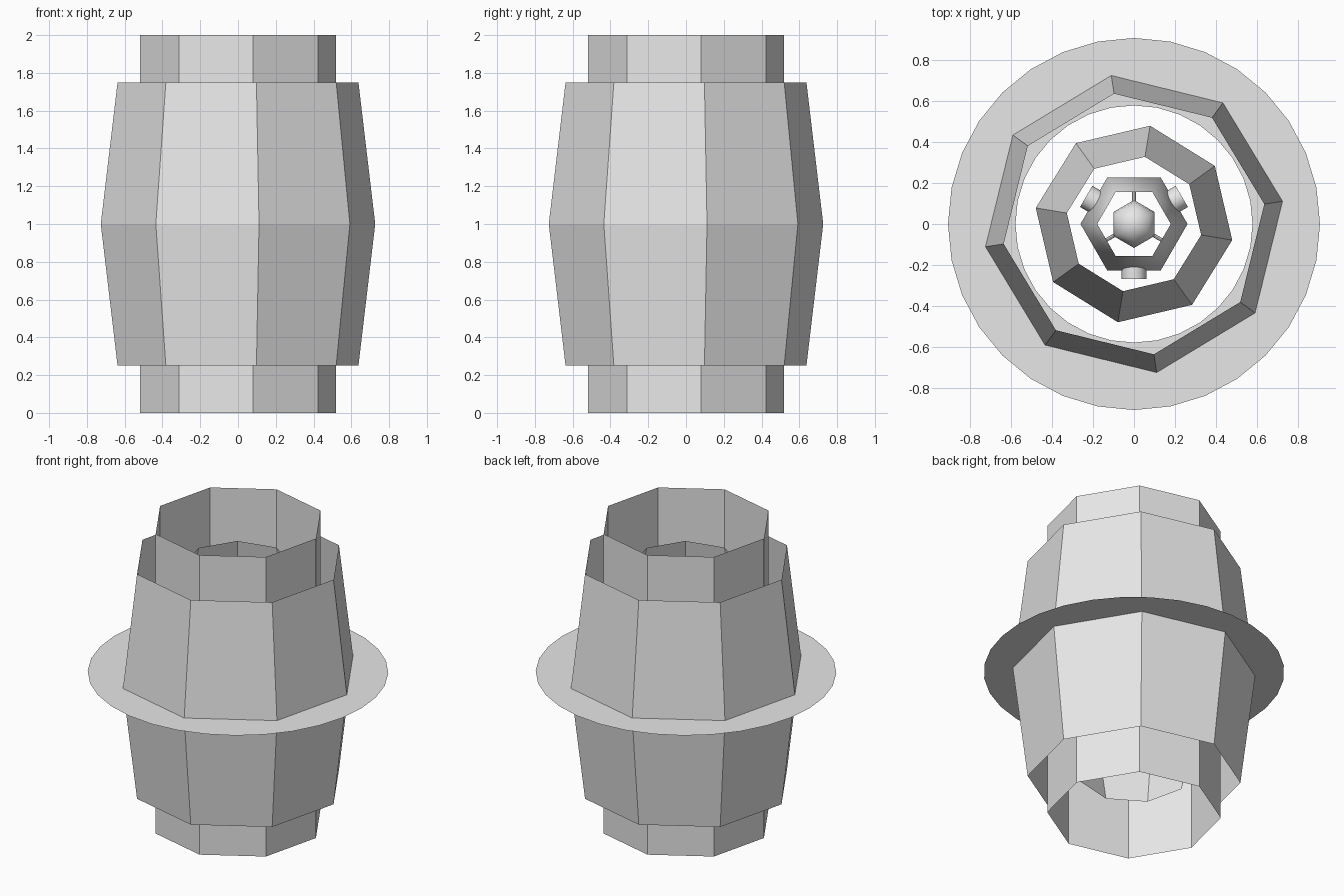
import bpy
import math
from mathutils import Matrix, Vector

cube = bpy.data.objects.get("Cube")
if cube:
    bpy.data.objects.remove(cube, do_unlink=True)

# One plain grey for the whole model
grey = bpy.data.materials.new("light_grey")
grey.use_nodes = True
COLOUR = (0.8, 0.8, 0.8, 1.0)
grey.diffuse_color = COLOUR
grey.node_tree.nodes["Principled BSDF"].inputs["Base Color"].default_value = COLOUR

MID = 1.0  # height of the common centre


def add_mesh(name, verts, faces):
    mesh = bpy.data.meshes.new(name)
    mesh.from_pydata(verts, [], faces)
    mesh.materials.append(grey)
    obj = bpy.data.objects.new(name, mesh)
    bpy.context.collection.objects.link(obj)
    return obj


def shell(name, sides, phase, profile, smooth=False):
    """Open sheet swept round z from (radius, height) points, bottom to top."""
    verts, faces = [], []
    for radius, z in profile:
        for i in range(sides):
            a = math.radians(phase) + math.tau * i / sides
            verts.append((radius * math.cos(a), radius * math.sin(a), z))
    for ring in range(len(profile) - 1):
        for i in range(sides):
            j = (i + 1) % sides
            low, high = ring * sides, (ring + 1) * sides
            faces.append((low + i, low + j, high + j, high + i))
    obj = add_mesh(name, verts, faces)
    if smooth:
        obj.data.shade_smooth()
    return obj


def barrel(name, sides, phase, waist, rim, half, smooth=False):
    profile = [(rim, MID - half), (waist, MID), (rim, MID + half)]
    return shell(name, sides, phase, profile, smooth)


def spoke(name, angle, inner, outer, radius, sides):
    """Horizontal rod pointing outwards at the given angle."""
    bpy.ops.mesh.primitive_cylinder_add(vertices=sides, radius=radius, depth=outer - inner)
    obj = bpy.context.object
    obj.name = name
    direction = Vector((math.cos(angle), math.sin(angle), 0))
    turn = direction.to_track_quat("Z", "Y").to_matrix().to_4x4()
    centre = direction * (inner + outer) / 2 + Vector((0, 0, MID))
    obj.matrix_world = Matrix.Translation(centre) @ turn
    obj.data.materials.append(grey)
    bpy.ops.object.shade_smooth_by_angle(angle=math.radians(40))
    return obj


# Nested eight-sided walls, open at both ends
barrel("outer_barrel", 8, 8.7, 0.735, 0.645, 0.75)
shell("middle_tube", 8, 8.7, [(0.526, 0), (0.526, 2)])
barrel("inner_barrel", 8, -9.3, 0.487, 0.333, 0.72)

# Flat ring round the waist
shell("waist_ring", 32, 0, [(0.91, MID), (0.58, MID)])

# Small six-sided housing with a rounded core
barrel("core_housing", 6, 0, 0.262, 0.18, 0.25, smooth=True)
bpy.ops.mesh.primitive_uv_sphere_add(segments=6, ring_count=8, radius=0.117,
                                     location=(0, 0, MID))
core = bpy.context.object
core.name = "core"
core.data.materials.append(grey)
core.data.shade_smooth()

# Pins hold the core; short studs sit on the housing between them
for k in range(3):
    turn = math.tau * k / 3
    spoke(f"core_pin_{k + 1}", turn + math.pi / 2, 0.09, 0.215, 0.009, 8)
    spoke(f"housing_stud_{k + 1}", turn + math.pi / 6, 0.2, 0.27, 0.06, 12)
